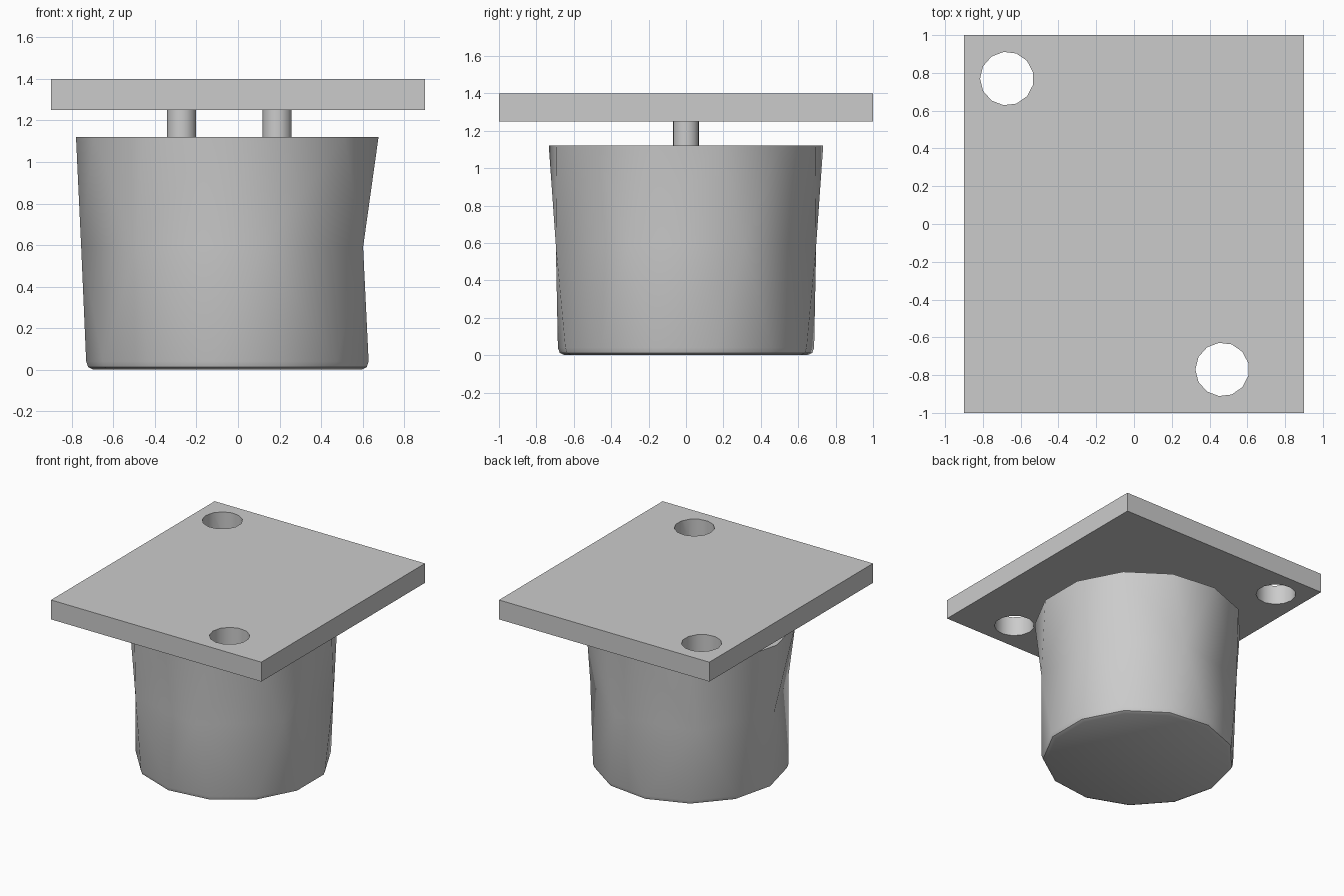
import bpy, bmesh, math

cube = bpy.data.objects.get("Cube")
if cube:
    bpy.data.objects.remove(cube, do_unlink=True)

SIDES = 13        # facets of every round part
CENTRE = -0.041   # x of the cup axis

grey = bpy.data.materials.new("light grey")
grey.use_nodes = True
colour = (0.6, 0.6, 0.6, 1)
grey.diffuse_color = colour
grey.node_tree.nodes["Principled BSDF"].inputs["Base Color"].default_value = colour


def add_object(name, bm):
    bmesh.ops.recalc_face_normals(bm, faces=bm.faces)
    mesh = bpy.data.meshes.new(name)
    bm.to_mesh(mesh)
    bm.free()
    mesh.materials.append(grey)
    obj = bpy.data.objects.new(name, mesh)
    bpy.context.collection.objects.link(obj)
    return obj


def ring(bm, x, y, z, radius, count):
    """Circle of vertices whose first vertex points to -x."""
    step = math.tau / count
    return [bm.verts.new((x - radius * math.cos(i * step),
                          y - radius * math.sin(i * step), z)) for i in range(count)]


def stitch(bm, low, high):
    """Join two rings; each edge meets the nearest vertex of the other ring."""
    n, m = len(low), len(high)
    i = j = 0
    while i < n or j < m:
        a, b = (i + 0.5) / n, (j + 0.5) / m
        corners = [low[i % n]]
        if a <= b:
            i += 1
            corners.append(low[i % n])
        corners_high = [high[j % m]]
        if b <= a:
            j += 1
            corners_high.insert(0, high[j % m])
        bm.faces.new(corners + corners_high)


def lathe(name, x, y, profile):
    """Closed solid from (z, radius, count) rings, bottom to top."""
    bm = bmesh.new()
    rings = [ring(bm, x, y, *level) for level in profile]
    for low, high in zip(rings, rings[1:]):
        stitch(bm, low, high)
    bm.faces.new(rings[0])
    bm.faces.new(rings[-1])
    return add_object(name, bm)


# Tapered cup with a rounded foot and a coarser ring at half height
cup = lathe("cup", CENTRE, 0, [
    (0, 0.655, SIDES), (0.012, 0.68, SIDES), (0.04, 0.69, SIDES),
    (0.59, 0.714, 7), (1.12, 0.739, SIDES)])

# Two pins between cup and plate
pins = [lathe(name, CENTRE + dx, 0, [(1.12, 0.071, SIDES), (1.25, 0.071, SIDES)])
        for name, dx in (("right_pin", -0.23), ("left_pin", 0.23))]

# Mounting plate
bm = bmesh.new()
bmesh.ops.create_cube(bm, size=1)
bmesh.ops.scale(bm, vec=(1.8, 2, 0.15), verts=bm.verts)
bmesh.ops.translate(bm, vec=(0, 0, 1.325), verts=bm.verts)
plate = add_object("mounting_plate", bm)

# Two screw holes through the plate
for x, y in ((-0.673, 0.77), (0.467, -0.77)):
    cutter = lathe("hole_cutter", x, y, [(1.2, 0.142, SIDES), (1.5, 0.142, SIDES)])
    cutter.hide_render = True
    cut = plate.modifiers.new("hole", "BOOLEAN")
    cut.operation = "DIFFERENCE"
    cut.solver = "EXACT"
    cut.object = cutter
    bpy.context.view_layer.objects.active = plate
    bpy.ops.object.modifier_apply(modifier=cut.name)
    bpy.data.objects.remove(cutter, do_unlink=True)

# Smooth the round walls, keep the rims sharp
bpy.ops.object.select_all(action="DESELECT")
for obj in [cup, plate] + pins:
    obj.select_set(True)
bpy.context.view_layer.objects.active = cup
bpy.ops.object.shade_smooth_by_angle(angle=math.radians(40))
